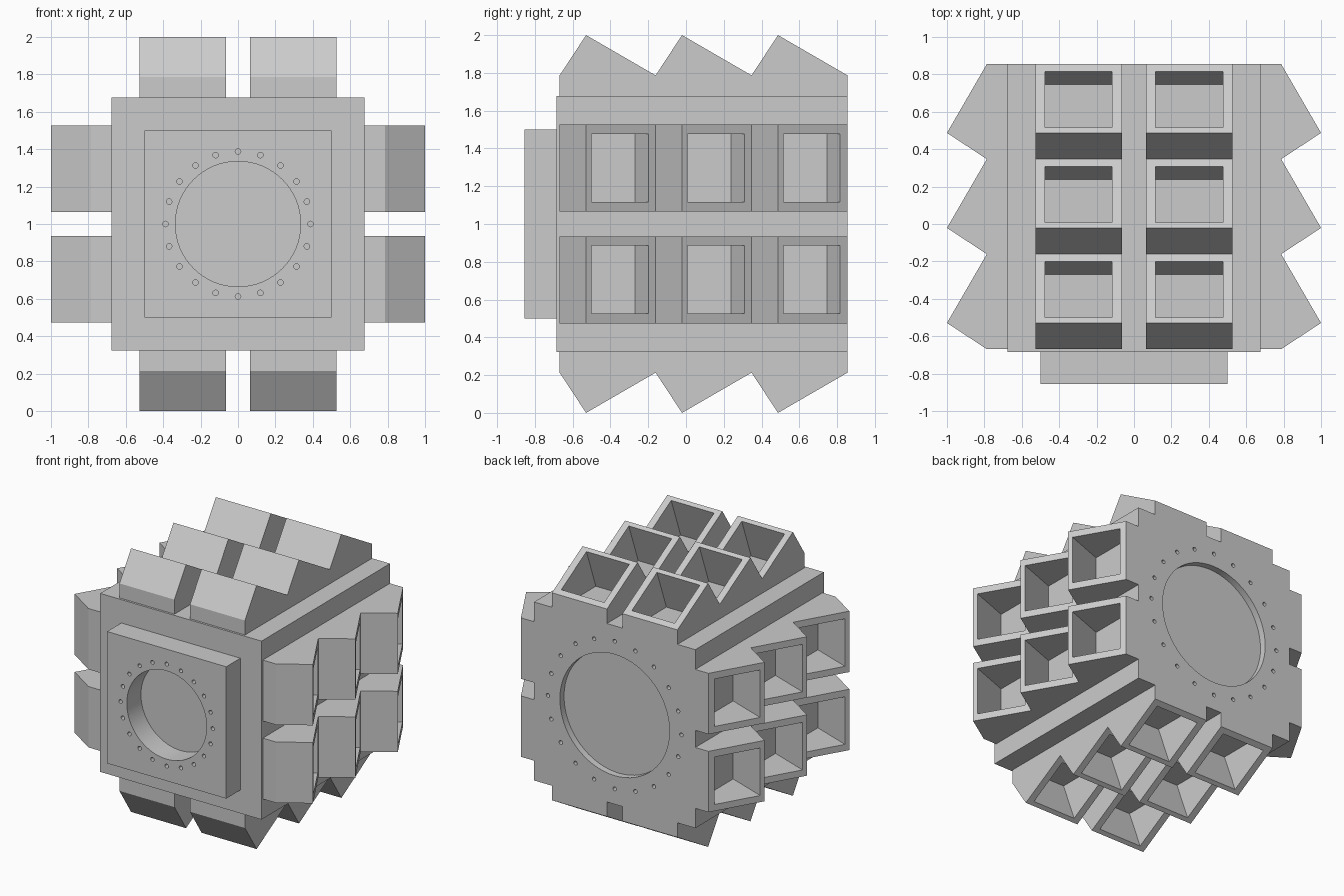
import bpy, bmesh, math
from mathutils import Matrix, Vector

cube = bpy.data.objects.get("Cube")
if cube:
    bpy.data.objects.remove(cube, do_unlink=True)

# One flat grey for the whole model
grey = bpy.data.materials.new("hull_grey")
grey.use_nodes = True
colour = (0.6, 0.6, 0.6, 1)
grey.diffuse_color = colour
grey.node_tree.nodes["Principled BSDF"].inputs["Base Color"].default_value = colour

HALF = 0.677            # half width of the core
FRONT, BACK = -0.685, 0.855
ROW_IN, ROW_OUT = 0.065, 0.527
PITCH, ROW_START = 0.508, -0.669


def add_object(name, bm):
    bmesh.ops.recalc_face_normals(bm, faces=bm.faces)
    mesh = bpy.data.meshes.new(name)
    bm.to_mesh(mesh)
    bm.free()
    mesh.materials.append(grey)
    obj = bpy.data.objects.new(name, mesh)
    bpy.context.collection.objects.link(obj)
    return obj


def add_box(bm, half, y0, y1):
    m = Matrix.Translation((0, (y0 + y1) / 2, 1)) @ Matrix.Diagonal((2 * half, y1 - y0, 2 * half, 1))
    bmesh.ops.create_cube(bm, size=1, matrix=m)


def add_prism(bm, profile, x0, x1):
    """Extrude a (y, z) outline along x."""
    face = bm.faces.new([bm.verts.new((x0, y, z)) for y, z in profile])
    out = bmesh.ops.extrude_face_region(bm, geom=[face])
    verts = [v for v in out["geom"] if isinstance(v, bmesh.types.BMVert)]
    bmesh.ops.translate(bm, verts=verts, vec=(x1 - x0, 0, 0))


def add_drill(bm, x, z, radius, y0, y1, sides):
    m = Matrix.Translation((x, (y0 + y1) / 2, z)) @ Matrix.Rotation(math.pi / 2, 4, 'X')
    bmesh.ops.create_cone(bm, cap_ends=True, segments=sides, radius1=radius,
                          radius2=radius, depth=y1 - y0, matrix=m)


def add_bolt_ring(bm, ring, y0, y1):
    for i in range(20):
        a = math.tau * i / 20
        add_drill(bm, ring * math.sin(a), 1 + ring * math.cos(a), 0.015, y0, y1, 12)


def cut(obj, bm):
    """Subtract the cutter and bake the result."""
    cutter = add_object("cutter", bm)
    mod = obj.modifiers.new("cut", 'BOOLEAN')
    mod.object, mod.operation, mod.solver = cutter, 'DIFFERENCE', 'EXACT'
    bpy.context.view_layer.update()
    baked = bpy.data.meshes.new_from_object(obj.evaluated_get(bpy.context.evaluated_depsgraph_get()))
    obj.modifiers.clear()
    obj.data = baked
    bpy.data.objects.remove(cutter, do_unlink=True)


def smooth_bores(obj):
    """Smooth the round walls only, leaving rims sharp."""
    bpy.ops.object.select_all(action='DESELECT')
    obj.select_set(True)
    bpy.context.view_layer.objects.active = obj
    bpy.ops.object.shade_smooth_by_angle(angle=math.radians(35))


# Core block with a shallow round recess and bolt holes in the back
bm = bmesh.new()
add_box(bm, HALF, FRONT, BACK)
core = add_object("core_block", bm)
bm = bmesh.new()
add_drill(bm, 0, 1, 0.46, BACK - 0.05, BACK + 0.1, 64)
add_bolt_ring(bm, 0.56, BACK - 0.05, BACK + 0.1)
cut(core, bm)
smooth_bores(core)

# Square front plate with a round port and bolt holes
bm = bmesh.new()
add_box(bm, 0.5, -BACK, FRONT)
plate = add_object("front_plate", bm)
bm = bmesh.new()
add_drill(bm, 0, 1, 0.335, -BACK - 0.1, FRONT + 0.1, 64)
add_bolt_ring(bm, 0.387, -BACK - 0.1, -BACK + 0.05)
cut(plate, bm)
smooth_bores(plate)

# One sawtooth row of three slanted housings
outline = [(ROW_START, HALF), (ROW_START, 0.787)]
for i in range(3):
    y = ROW_START + i * PITCH
    outline += [(y + 0.14, 1.0), (y + PITCH, 0.787)]
outline.append((ROW_START + 3 * PITCH, HALF))
bm = bmesh.new()
add_prism(bm, outline, ROW_IN, ROW_OUT)
row = add_object("housing_row_1", bm)

# Square pockets through the slanted faces, down to the core
bm = bmesh.new()
high_base, high_rim = Vector((0.055, HALF)), Vector((0.168, 0.983))
low_base, low_rim = Vector((0.40, HALF)), Vector((0.47, 0.81))
pocket = [high_base.lerp(high_rim, -0.1), high_base.lerp(high_rim, 1.4),
          low_base.lerp(low_rim, 2), low_base.lerp(low_rim, -0.1)]
for i in range(3):
    y = ROW_START + i * PITCH
    add_prism(bm, [(y + p.x, p.y) for p in pocket], ROW_IN + 0.05, ROW_OUT - 0.052)
cut(row, bm)

# Two rows on each of the four sides
for side in range(4):
    for j in range(2):
        n = side * 2 + j + 1
        obj = row if n == 1 else bpy.data.objects.new(f"housing_row_{n}", row.data)
        if n > 1:
            bpy.context.collection.objects.link(obj)
        obj.matrix_world = (Matrix.Translation((0, 0, 1))
                            @ Matrix.Rotation(side * math.pi / 2, 4, 'Y')
                            @ Matrix.Translation((-j * (ROW_IN + ROW_OUT), 0, 0)))
